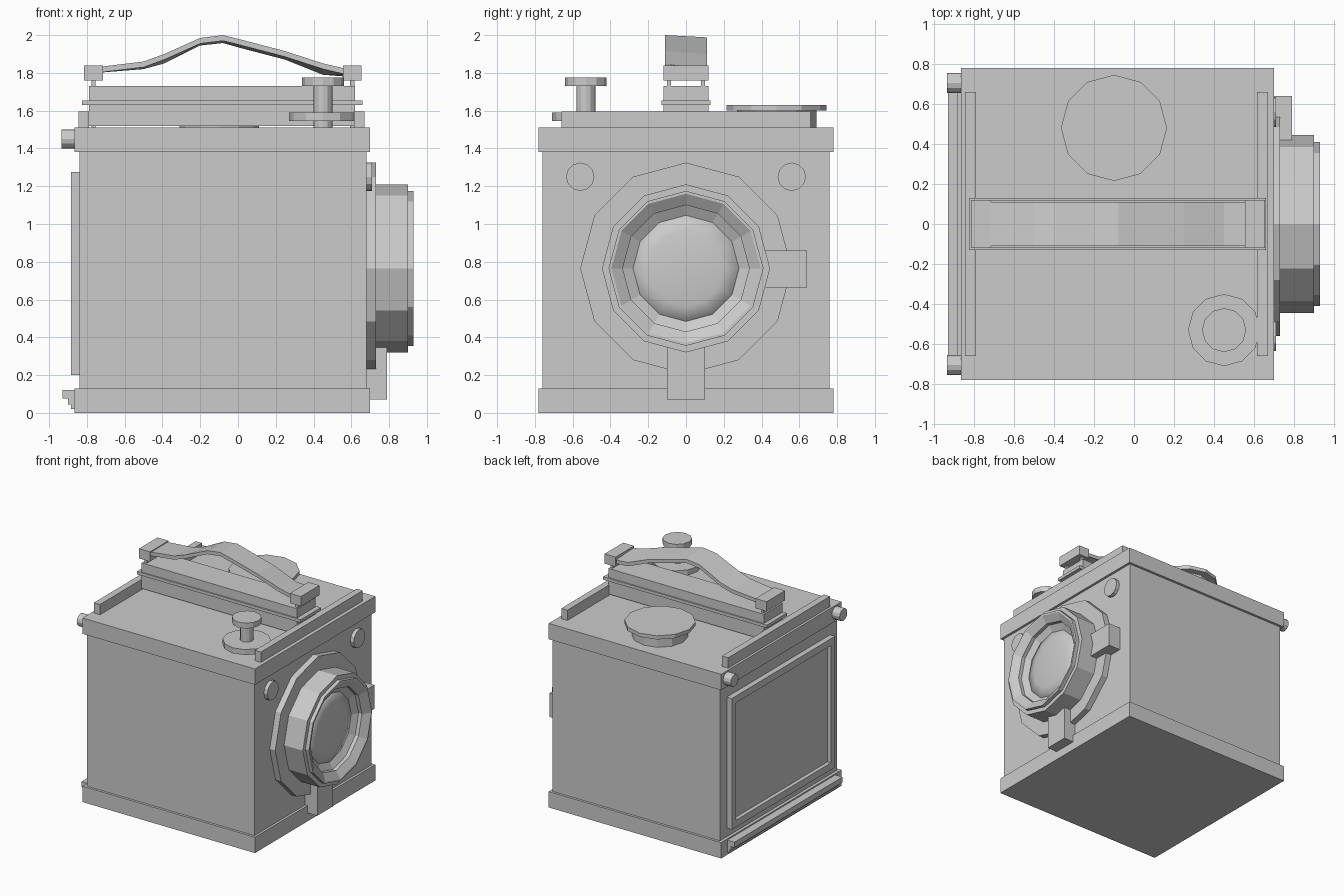
import bpy, bmesh
from math import sin, cos, pi

if "Cube" in bpy.data.objects:
    bpy.data.objects.remove(bpy.data.objects["Cube"])


def make(name, verts, faces):
    me = bpy.data.meshes.new(name)
    me.from_pydata(verts, [], faces)
    bm = bmesh.new()
    bm.from_mesh(me)
    bmesh.ops.recalc_face_normals(bm, faces=bm.faces)
    bm.to_mesh(me)
    bm.free()
    ob = bpy.data.objects.new(name, me)
    bpy.context.collection.objects.link(ob)
    return ob


def box(name, x, y, z):
    v = [(a, b, c) for a in x for b in y for c in z]
    f = [(0, 1, 3, 2), (4, 6, 7, 5), (0, 4, 5, 1), (2, 3, 7, 6), (0, 2, 6, 4), (1, 5, 7, 3)]
    return make(name, v, f)


def lathe(name, profile, center, axis='z', n=12):
    """Revolve (radius, height) points, capping both ends."""
    cx, cy, cz = center
    v = []
    for r, h in profile:
        for i in range(n):
            a, b = r * cos(2 * pi * i / n), r * sin(2 * pi * i / n)
            v.append((cx + a, cy + b, cz + h) if axis == 'z' else (cx + h, cy + a, cz + b))
    f = [(j * n + i, j * n + (i + 1) % n, (j + 1) * n + (i + 1) % n, (j + 1) * n + i)
         for j in range(len(profile) - 1) for i in range(n)]
    f.append(tuple(range(n)))
    f.append(tuple(range((len(profile) - 1) * n, len(profile) * n)))
    return make(name, v, f)


def loft(name, sections):
    """Skin a list of equal-length closed sections, capping both ends."""
    n = len(sections[0])
    v = [p for s in sections for p in s]
    f = [(j * n + i, j * n + (i + 1) % n, (j + 1) * n + (i + 1) % n, (j + 1) * n + i)
         for j in range(len(sections) - 1) for i in range(n)]
    f += [tuple(range(n)), tuple(range(len(v) - n, len(v)))]
    return make(name, v, f)


# Case: body, base and lid
box("body", (-0.84, 0.68), (-0.76, 0.76), (0.1, 1.4))
box("base", (-0.865, 0.70), (-0.78, 0.78), (0, 0.13))
box("lid", (-0.865, 0.70), (-0.78, 0.78), (1.38, 1.51))
box("rail_back", (-0.845, -0.79), (-0.66, 0.66), (1.51, 1.595))
box("rail_front", (0.615, 0.67), (-0.66, 0.66), (1.51, 1.595))

# Lens: mounting plate, stepped barrel and domed glass
lathe("lens_plate", [(0.56, 0), (0.56, 0.06)], (0.67, 0, 0.765), 'x')
lathe("lens_barrel", [(0.445, 0.72), (0.445, 0.90), (0.41, 0.90), (0.41, 0.93), (0.395, 0.93),
                      (0.335, 0.89), (0.335, 0.86), (0.28, 0.83)], (0, 0, 0.765), 'x')
glass = lathe("lens_glass", [(0.285, 0.82), (0.28, 0.832), (0.2, 0.848), (0.1, 0.857), (0.03, 0.86)],
              (0, 0, 0.765), 'x')
for p in glass.data.polygons:
    p.use_smooth = True
box("side_tab", (0.68, 0.79), (0.42, 0.64), (0.665, 0.86))
box("lower_tab", (0.68, 0.79), (-0.1, 0.1), (0.07, 0.36))

# Paired front buttons and rear pins
for s, side in ((-1, "left"), (1, "right")):
    lathe("button_" + side, [(0.075, 0), (0.075, 0.035)], (0.675, s * 0.56, 1.25), 'x')
    lathe("pin_" + side, [(0.05, 0), (0.05, 0.075)], (-0.935, s * 0.705, 1.45), 'x')

# Rear screen frame with recessed panel
frame = box("screen_frame", (-0.885, -0.835), (-0.67, 0.67), (0.2, 1.275))
bm = bmesh.new()
bm.from_mesh(frame.data)
face = min(bm.faces, key=lambda f: f.calc_center_median().x)
bmesh.ops.inset_region(bm, faces=[face], thickness=0.08)
bmesh.ops.inset_region(bm, faces=[face], thickness=0.002)
bmesh.ops.translate(bm, verts=face.verts, vec=(0.03, 0, 0))
bm.to_mesh(frame.data)
bm.free()

# Stepped rear ledge
ledge = [(-0.85, 0.12), (-0.93, 0.12), (-0.93, 0.075), (-0.90, 0.075),
         (-0.90, 0.045), (-0.885, 0.045), (-0.885, 0.02), (-0.85, 0.02)]
loft("rear_ledge", [[(x, y, z) for x, z in ledge] for y in (-0.7, 0.7)])

# Handle block, flange, clamps and posts
box("handle_block", (-0.79, 0.62), (-0.12, 0.12), (1.52, 1.73))
box("handle_flange", (-0.825, 0.66), (-0.13, 0.13), (1.63, 1.655))
for cx, end in ((-0.765, "back"), (0.605, "front")):
    box("clamp_" + end, (cx - 0.05, cx + 0.05), (-0.12, 0.12), (1.76, 1.84))
    for y in (-0.09, 0.09):
        box("post_" + end, (cx - 0.011, cx + 0.011), (y - 0.011, y + 0.011), (1.5, 1.77))

# Bowed carrying strap, slightly twisted
path = [(-0.75, 1.83, 0), (-0.5, 1.86, 0.01), (-0.39, 1.9, 0.02), (-0.2, 1.985, 0.01),
        (-0.08, 2.0, 0.012), (0.02, 1.975, 0.015), (0.25, 1.915, 0.015),
        (0.45, 1.85, 0.03), (0.58, 1.82, 0.01)]
loft("strap", [[(x, -0.11, z), (x, 0.11, z - t), (x, 0.11, z - t - 0.03), (x, -0.11, z - 0.03)]
               for x, z, t in path])

# Control knob and top dial
lathe("knob", [(0.05, 1.5), (0.05, 1.545), (0.18, 1.545), (0.18, 1.59), (0.05, 1.59),
               (0.05, 1.73), (0.11, 1.73), (0.11, 1.775)], (0.45, -0.53, 0))
lathe("dial", [(0.21, 1.5), (0.21, 1.6), (0.265, 1.6), (0.265, 1.63)], (-0.1, 0.48, 0))
